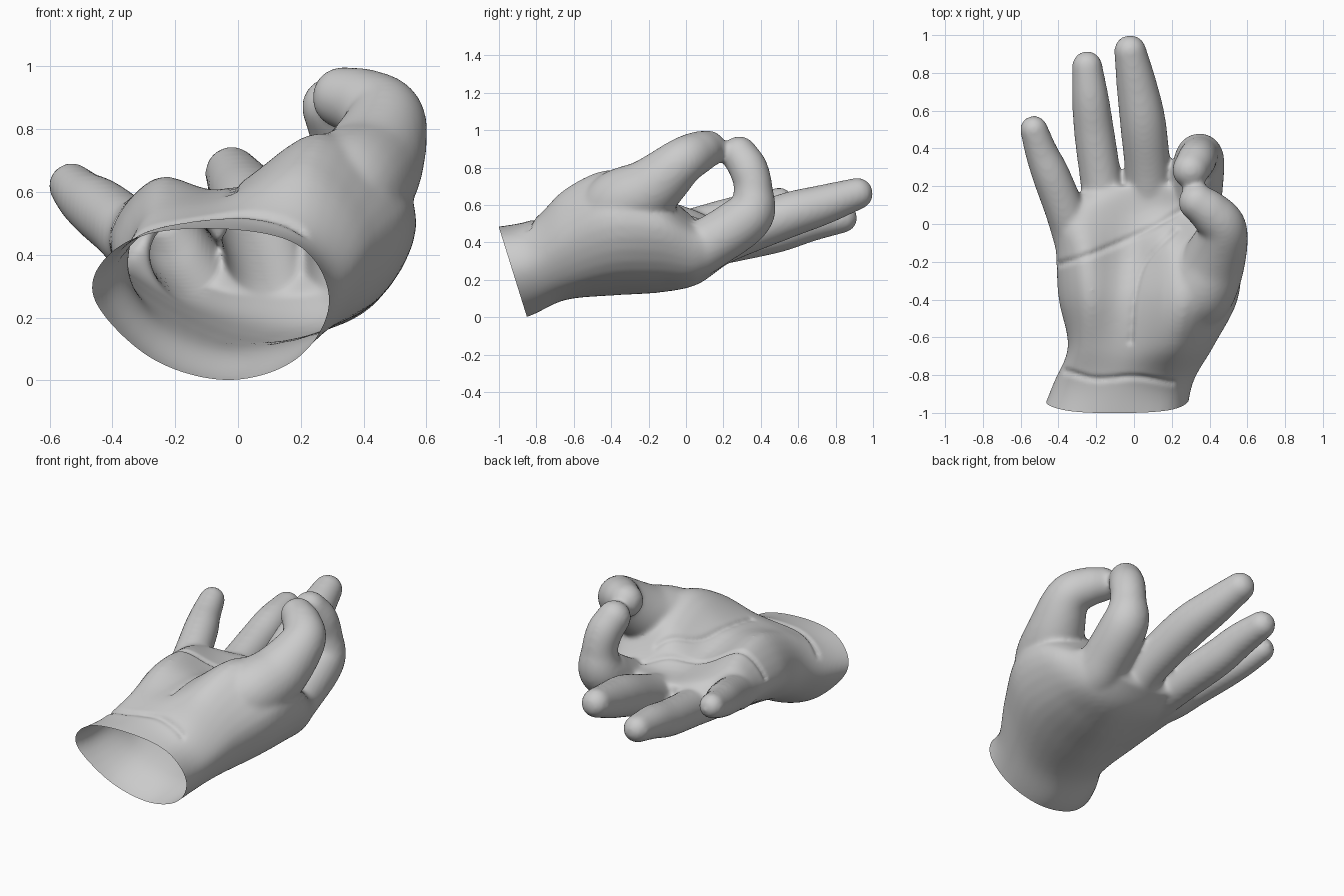
import bpy, bmesh, math
from mathutils import Vector

if "Cube" in bpy.data.objects:
    bpy.data.objects.remove(bpy.data.objects["Cube"])

SKIN = bpy.data.materials.new("plain_grey")
SKIN.diffuse_color = (0.6, 0.6, 0.6, 1)
SKIN.use_nodes = True
SKIN.node_tree.nodes["Principled BSDF"].inputs["Base Color"].default_value = SKIN.diffuse_color


def spline(pts, n, closed=False):
    """Catmull-Rom samples through points of any dimension."""
    pts = [Vector(p) for p in pts]
    m, out = len(pts), []
    for i in range(m if closed else m - 1):
        if closed:
            a, b, c, d = (pts[(i + k) % m] for k in (-1, 0, 1, 2))
        else:
            b, c = pts[i], pts[i + 1]
            a = pts[i - 1] if i else b * 2 - c
            d = pts[i + 2] if i + 2 < m else c * 2 - b
        for j in range(n):
            t = j / n
            out.append(0.5 * (2 * b + (c - a) * t + (2 * a - 5 * b + 4 * c - d) * t * t
                              + (3 * b - a - 3 * c + d) * t ** 3))
    return out if closed else out + [pts[-1]]


def skin_rings(bm, rings):
    """Closed loft through rings of equal length."""
    loops = [[bm.verts.new(p) for p in r] for r in rings]
    n = len(loops[0])
    for r, s in zip(loops, loops[1:]):
        for i in range(n):
            bm.faces.new((r[i], r[(i + 1) % n], s[(i + 1) % n], s[i]))
    bm.faces.new(loops[0][::-1])
    bm.faces.new(loops[-1])


def digit(bm, path):
    """Tapered tube with round ends; path holds x, y, z, radius."""
    s = spline(path, 8)
    c, rad = [Vector(p[:3]) for p in s], [p[3] for p in s]
    tan = [(c[min(i + 1, len(c) - 1)] - c[max(i - 1, 0)]).normalized() for i in range(len(c))]
    caps = [math.pi / 2 * k / 7 for k in range(1, 7)]
    stations = [(c[0] - tan[0] * rad[0] * math.sin(a), tan[0], rad[0] * math.cos(a)) for a in caps[::-1]]
    stations += list(zip(c, tan, rad))
    stations += [(c[-1] + tan[-1] * rad[-1] * math.sin(a), tan[-1], rad[-1] * math.cos(a)) for a in caps]
    rings = []
    for p, t, r in stations:
        u = Vector((1, 0, 0))
        u = (u - t * u.dot(t)).normalized()
        v = t.cross(u)
        rings.append([p + (u * math.cos(k * math.pi / 12) + v * math.sin(k * math.pi / 12)) * r
                      for k in range(24)])
    skin_rings(bm, rings)


bm = bmesh.new()

# palm and wrist: x, z outlines at stations along y
PALM = {
    -1.10: [(-.53, .27), (-.38, .44), (-.10, .47), (.18, .42), (.27, .24), (.17, .03), (-.05, -.06), (-.32, .05)],
    -0.85: [(-.43, .28), (-.33, .45), (-.08, .51), (.20, .47), (.31, .28), (.20, .08), (-.03, .00), (-.28, .08)],
    -0.65: [(-.35, .35), (-.28, .54), (-.05, .58), (.23, .68), (.42, .44), (.30, .17), (.00, .09), (-.24, .17)],
    -0.40: [(-.40, .42), (-.26, .64), (-.03, .61), (.27, .79), (.545, .55), (.42, .24), (.05, .115), (-.26, .24)],
    -0.15: [(-.415, .44), (-.27, .63), (-.02, .55), (.25, .70), (.555, .53), (.44, .25), (.12, .13), (-.24, .26)],
    0.05: [(-.42, .45), (-.29, .57), (-.03, .52), (.20, .53), (.47, .44), (.42, .24), (.17, .17), (-.20, .27)],
    0.20: [(-.24, .42), (-.15, .49), (.00, .51), (.17, .52), (.40, .47), (.40, .33), (.17, .27), (-.10, .30)],
}
outlines = [spline(o, 5, True) for o in PALM.values()]
columns = [spline([(p[i].x, y, p[i].y) for y, p in zip(PALM, outlines)], 6) for i in range(40)]
skin_rings(bm, [list(r) for r in zip(*columns)])

# thumb, then the four fingers with their roots inside the palm
digit(bm, [(.25, -.46, .50, .16), (.34, -.36, .595, .19), (.42, -.20, .68, .17), (.47, -.03, .825, .13),
           (.405, .06, .878, .115), (.335, .115, .90, .1)])
digit(bm, [(.24, -.25, .31, .14), (.30, -.02, .33, .15), (.325, .15, .41, .142), (.345, .335, .545, .135),
           (.345, .36, .68, .105), (.33, .335, .79, .104), (.30, .285, .87, .098)])
digit(bm, [(.08, -.22, .31, .14), (.08, .03, .35, .14), (.075, .25, .43, .122), (.048, .53, .54, .122),
           (.015, .73, .60, .108), (-.02, .915, .66, .086)])
digit(bm, [(-.10, -.25, .34, .13), (-.14, .0, .37, .128), (-.17, .20, .395, .112), (-.21, .48, .45, .107),
           (-.23, .66, .50, .098), (-.248, .835, .53, .081)])
digit(bm, [(-.28, -.25, .43, .10), (-.33, -.05, .45, .105), (-.37, .08, .49, .105), (-.44, .26, .545, .10),
           (-.49, .38, .58, .087), (-.53, .50, .62, .074)])

bmesh.ops.recalc_face_normals(bm, faces=bm.faces)
me = bpy.data.meshes.new("hand")
bm.to_mesh(me)
bm.free()
hand = bpy.data.objects.new("hand", me)
bpy.context.collection.objects.link(hand)
bpy.context.view_layer.objects.active = hand
hand.select_set(True)

# fuse the parts into one soft skin
mod = hand.modifiers.new("fuse", 'REMESH')
mod.mode, mod.voxel_size = 'VOXEL', 0.013
bpy.ops.object.modifier_apply(modifier="fuse")
mod = hand.modifiers.new("soften", 'SMOOTH')
mod.factor, mod.iterations = 0.5, 16
bpy.ops.object.modifier_apply(modifier="soften")

# palm and wrist creases pressed into the upper side (x, y)
CREASES = [
    [(-.02, -.62), (0, -.4), (.06, -.2), (.22, -.03)],
    [(-.42, -.22), (-.2, -.15), (.05, -.04), (.25, .07)],
    [(-.36, -.78), (-.2, -.82), (0, -.81), (.2, -.84)],
]
lines = [p for c in CREASES for p in spline(c, 14)]
bm = bmesh.new()
bm.from_mesh(hand.data)
bm.normal_update()
moves = []
for v in bm.verts:
    if v.normal.z > 0.3 and v.co.y < 0.1 and v.co.z < 0.72:
        d = min((v.co.xy - p).length for p in lines)
        moves.append((v, v.normal * 0.012 * math.exp(-(d / 0.016) ** 2)))
for v, m in moves:
    v.co -= m

# open wrist, cut on a slant
bmesh.ops.bisect_plane(bm, geom=bm.verts[:] + bm.edges[:] + bm.faces[:],
                       plane_co=(0, -.85, 0), plane_no=(0, -.48, -.15), clear_outer=True)
bm.to_mesh(hand.data)
bm.free()
hand.data.materials.clear()
hand.data.materials.append(SKIN)
bpy.ops.object.shade_smooth()
